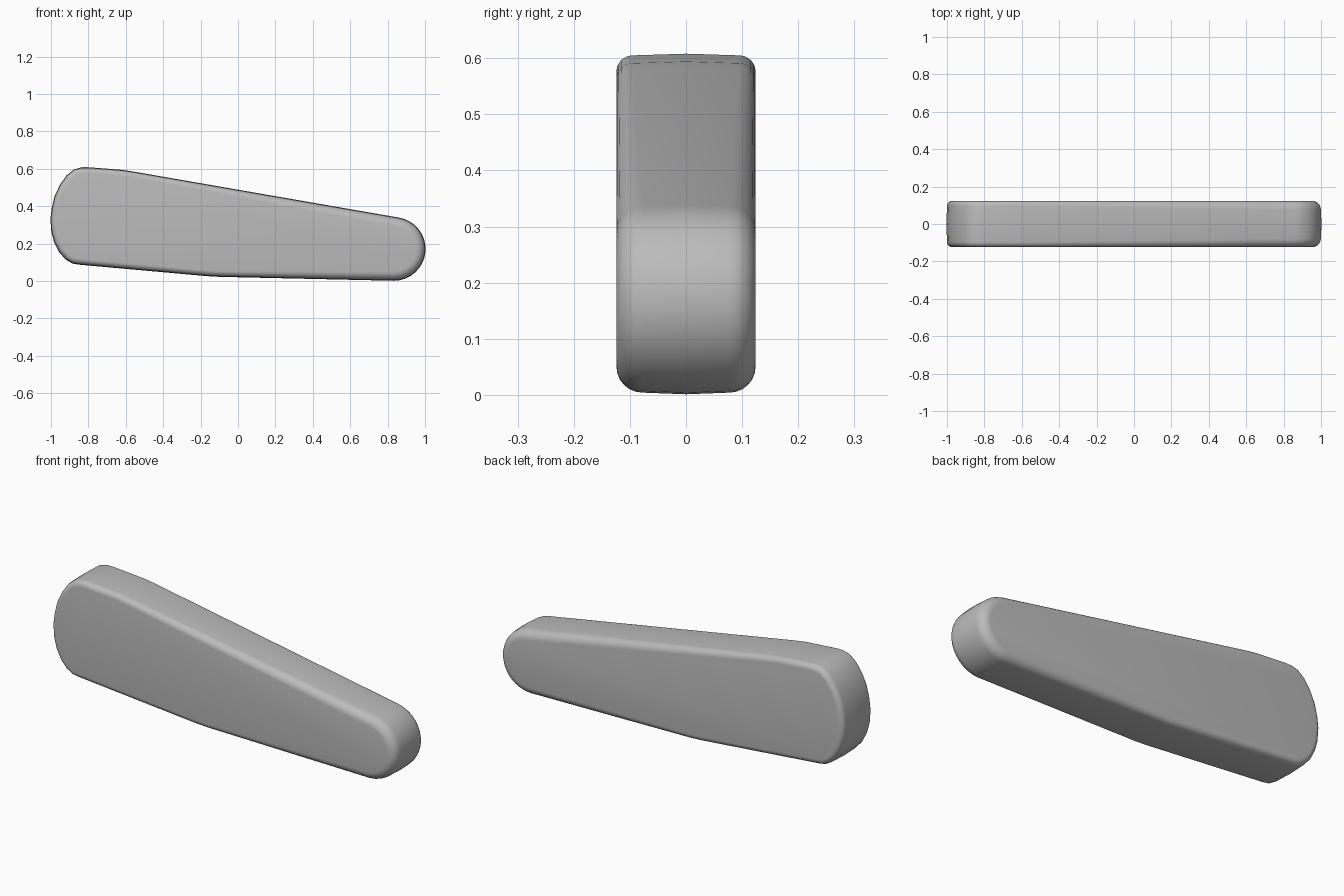
import bpy, bmesh, math
from mathutils import Vector

cube = bpy.data.objects.get("Cube")
if cube:
    bpy.data.objects.remove(cube, do_unlink=True)

HALF_WIDTH = 0.124
CROWN = 0.003
STEPS = 6

grey = bpy.data.materials.new("plain grey")
grey.use_nodes = True
color = (0.5, 0.5, 0.5, 1)
grey.diffuse_color = color
bsdf = grey.node_tree.nodes["Principled BSDF"]
bsdf.inputs["Base Color"].default_value = color
bsdf.inputs["Roughness"].default_value = 0.6

# Side outline, anticlockwise: round narrow end, sloping top, broad end, kinked underside
outline = []
for i in range(17):
    a = math.radians(-90 + 170 * i / 16)
    outline.append(Vector((0.833 + 0.167 * math.cos(a), 0.171 + 0.167 * math.sin(a))))
outline += [Vector(p) for p in (
    (-0.56, 0.582), (-0.62, 0.591), (-0.8, 0.605), (-0.835, 0.605), (-0.875, 0.594),
    (-0.915, 0.562), (-0.95, 0.512), (-0.977, 0.455), (-0.993, 0.39), (-1.0, 0.33),
    (-0.995, 0.262), (-0.98, 0.207), (-0.955, 0.157), (-0.92, 0.117), (-0.885, 0.096),
    (-0.85, 0.09), (-0.17, 0.029), (-0.1, 0.025))]


def outward(i):
    """Mitred outward normal at an outline point."""
    a = (outline[i] - outline[i - 1]).normalized()
    b = (outline[(i + 1) % len(outline)] - outline[i]).normalized()
    n = Vector((a.y + b.y, -a.x - b.x)).normalized()
    return n


normals = [outward(i) for i in range(len(outline))]

# Rounding from front edge to back edge: (inset share, depth share, side)
section = []
for k in range(STEPS + 1):
    a = math.pi / 2 * k / STEPS
    section.append((1 - math.sin(a), 1 - math.cos(a), -1))
section.append((None, None, 0))
section += [(s, d, 1) for s, d, _ in reversed(section[:-1])]

bm = bmesh.new()
rings = []
for inset, depth, side in section:
    ring = []
    for p, n in zip(outline, normals):
        # The edge rounding widens towards the narrow end
        r = 0.029 + 0.019 * max(0, min(1, (p.x - 0.2) / 0.7))
        if side == 0:
            q, y = p + n * CROWN, 0
        else:
            q, y = p - n * r * inset, side * (HALF_WIDTH - r * depth)
        ring.append(bm.verts.new((q.x, y, q.y)))
    rings.append(ring)

for lower, upper in zip(rings, rings[1:]):
    for i in range(len(outline)):
        j = (i + 1) % len(outline)
        bm.faces.new((lower[i], lower[j], upper[j], upper[i]))
bm.faces.new(rings[0])
bm.faces.new(rings[-1])
bmesh.ops.recalc_face_normals(bm, faces=bm.faces)

mesh = bpy.data.meshes.new("tapered_arm")
bm.to_mesh(mesh)
bm.free()
mesh.materials.append(grey)
arm = bpy.data.objects.new("tapered_arm", mesh)
bpy.context.collection.objects.link(arm)
bpy.ops.object.select_all(action="DESELECT")
arm.select_set(True)
bpy.context.view_layer.objects.active = arm
bpy.ops.object.shade_smooth_by_angle(angle=math.radians(40))
